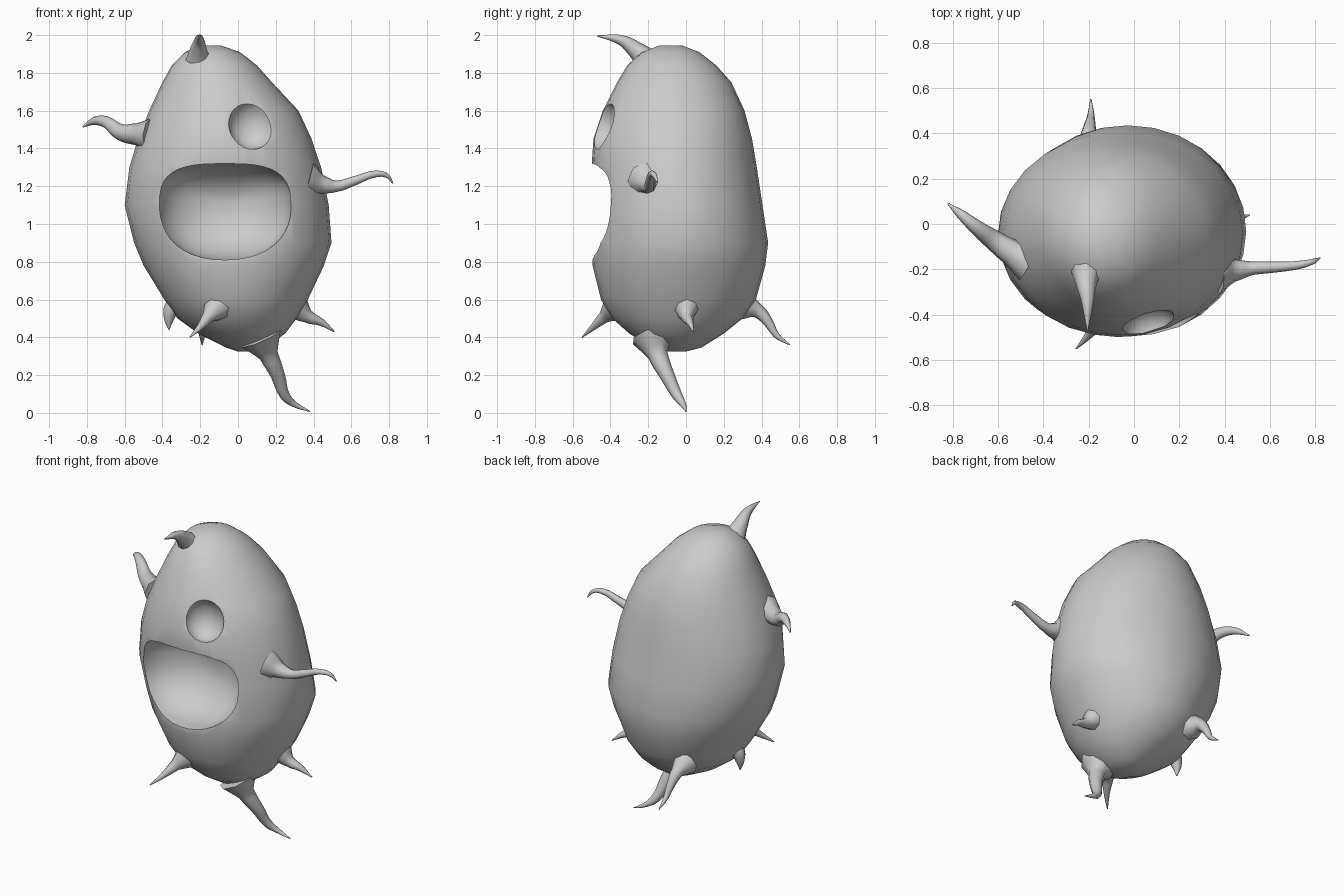
import bpy, bmesh, math
from mathutils import Vector

if "Cube" in bpy.data.objects:
    bpy.data.objects.remove(bpy.data.objects["Cube"])

skin = bpy.data.materials.new("grey_skin")
skin.diffuse_color = (0.6, 0.6, 0.6, 1)
skin.use_nodes = True
skin.node_tree.nodes["Principled BSDF"].inputs["Base Color"].default_value = skin.diffuse_color


def finish(obj, angle):
    bpy.ops.object.select_all(action='DESELECT')
    obj.select_set(True)
    bpy.context.view_layer.objects.active = obj
    bpy.ops.object.shade_smooth_by_angle(angle=math.radians(angle))


def loft(name, rings):
    """Skin a list of vertex rings and close both ends with a flat cap."""
    bm = bmesh.new()
    loops = [[bm.verts.new(p) for p in ring] for ring in rings]
    n = len(loops[0])
    for a, b in zip(loops, loops[1:]):
        for i in range(n):
            j = (i + 1) % n
            bm.faces.new((a[i], a[j], b[j], b[i]))
    bm.faces.new(loops[0])
    bm.faces.new(loops[-1])
    bmesh.ops.recalc_face_normals(bm, faces=bm.faces)
    mesh = bpy.data.meshes.new(name)
    bm.to_mesh(mesh)
    bm.free()
    mesh.materials.append(skin)
    obj = bpy.data.objects.new(name, mesh)
    bpy.context.collection.objects.link(obj)
    return obj


def ellipse(z, left, right, front, back, n=28):
    cx, cy = (left + right) / 2, (front + back) / 2
    rx, ry = (right - left) / 2, (back - front) / 2
    return [Vector((cx + rx * math.cos(t), cy + ry * math.sin(t), z))
            for t in (2 * math.pi * i / n for i in range(n))]


# Body: lopsided egg from height, left, right, front, back
body = loft("body", [ellipse(*s) for s in (
    (0.325, 0.00, 0.07, -0.09, 0.00), (0.345, -0.06, 0.14, -0.18, 0.08),
    (0.42, -0.21, 0.25, -0.30, 0.20), (0.50, -0.32, 0.31, -0.39, 0.30),
    (0.60, -0.39, 0.37, -0.45, 0.37), (0.78, -0.50, 0.455, -0.495, 0.42),
    (0.90, -0.55, 0.495, -0.50, 0.435), (1.10, -0.60, 0.48, -0.50, 0.405),
    (1.30, -0.575, 0.44, -0.50, 0.375), (1.45, -0.53, 0.39, -0.49, 0.35),
    (1.60, -0.47, 0.32, -0.44, 0.31), (1.75, -0.40, 0.18, -0.365, 0.24),
    (1.84, -0.35, 0.10, -0.31, 0.16), (1.91, -0.28, 0.01, -0.235, 0.07),
    (1.945, -0.20, -0.09, -0.14, -0.02))])


# Mouth cutter: flat-topped oval tube ending in a bowl
def mouth_ring(y, s, n=40):
    ring = []
    for i in range(n):
        t = 2 * math.pi * i / n
        c, d = math.cos(t), math.sin(t)
        e = 0.68 if d > 0 else 0.92
        ring.append(Vector((-0.07 + s * 0.355 * math.copysign(abs(c) ** e, c), y,
                            1.09 + s * (0.23 if d > 0 else 0.28) * math.copysign(abs(d) ** e, d))))
    return ring


bowl = [(k * math.pi / 20) for k in range(10)]
mouth = loft("mouth_cutter", [mouth_ring(-0.7, 1.0)] +
             [mouth_ring(-0.44 + 0.28 * math.sin(a), math.cos(a)) for a in bowl])

# Eye cutter: shallow round dent
bpy.ops.mesh.primitive_uv_sphere_add(segments=24, ring_count=16, location=(0.075, -0.46, 1.53))
eye = bpy.context.object
eye.name = "eye_cutter"
eye.scale = (0.125, 0.11, 0.135)
eye.data.materials.append(skin)

for cutter in (mouth, eye):
    mod = body.modifiers.new("cut", 'BOOLEAN')
    mod.operation = 'DIFFERENCE'
    mod.solver = 'EXACT'
    mod.object = cutter
soft = body.modifiers.new("soft_lip", 'BEVEL')
soft.width = 0.02
soft.segments = 3
soft.angle_limit = math.radians(38)
bpy.context.view_layer.objects.active = body
for mod in list(body.modifiers):
    bpy.ops.object.modifier_apply(modifier=mod.name)
for cutter in (mouth, eye):
    bpy.data.objects.remove(cutter)
finish(body, 60)


# Tapered, bent tentacles: points are x, y, z, radius
def tentacle(name, points):
    curve = bpy.data.curves.new(name, 'CURVE')
    curve.dimensions = '3D'
    curve.bevel_depth = 1.0
    curve.bevel_resolution = 2
    curve.resolution_u = 4
    curve.use_fill_caps = True
    spline = curve.splines.new('BEZIER')
    spline.bezier_points.add(len(points) - 1)
    for bp, (x, y, z, r) in zip(spline.bezier_points, points):
        bp.co = (x, y, z)
        bp.radius = r
        bp.handle_left_type = bp.handle_right_type = 'AUTO'
    curve.materials.append(skin)
    obj = bpy.data.objects.new(name, curve)
    bpy.context.collection.objects.link(obj)
    bpy.ops.object.select_all(action='DESELECT')
    obj.select_set(True)
    bpy.context.view_layer.objects.active = obj
    bpy.ops.object.convert(target='MESH')
    finish(bpy.context.object, 60)


tentacle("top_horn", [(-0.21, -0.20, 1.86, 0.07), (-0.21, -0.27, 1.925, 0.045),
                      (-0.205, -0.34, 1.972, 0.028), (-0.205, -0.47, 1.996, 0.003)])
tentacle("left_arm", [(-0.46, -0.17, 1.47, 0.09), (-0.54, -0.125, 1.475, 0.058),
                      (-0.62, -0.07, 1.485, 0.045), (-0.70, -0.01, 1.54, 0.032),
                      (-0.76, 0.04, 1.545, 0.022), (-0.82, 0.09, 1.515, 0.004)])
tentacle("right_arm", [(0.37, -0.21, 1.23, 0.10), (0.44, -0.205, 1.21, 0.05),
                       (0.52, -0.195, 1.20, 0.03), (0.62, -0.19, 1.23, 0.024),
                       (0.73, -0.18, 1.265, 0.018), (0.79, -0.165, 1.255, 0.012),
                       (0.82, -0.15, 1.215, 0.003)])
tentacle("bottom_leg", [(0.12, -0.17, 0.40, 0.12), (0.16, -0.15, 0.31, 0.055),
                        (0.21, -0.10, 0.20, 0.04), (0.25, -0.045, 0.09, 0.028),
                        (0.30, -0.015, 0.045, 0.016), (0.38, 0.0, 0.008, 0.003)])
tentacle("front_leg", [(-0.11, -0.37, 0.56, 0.08), (-0.155, -0.43, 0.51, 0.035),
                       (-0.20, -0.49, 0.455, 0.018), (-0.255, -0.55, 0.40, 0.003)])
tentacle("right_leg", [(0.30, 0.0, 0.57, 0.08), (0.37, 0.005, 0.51, 0.035),
                       (0.44, 0.02, 0.48, 0.02), (0.51, 0.04, 0.43, 0.003)])
tentacle("back_leg", [(-0.20, 0.29, 0.57, 0.08), (-0.20, 0.38, 0.54, 0.038),
                      (-0.195, 0.435, 0.48, 0.026), (-0.19, 0.48, 0.41, 0.016),
                      (-0.19, 0.55, 0.36, 0.003)])
tentacle("left_leg", [(-0.30, -0.03, 0.59, 0.07), (-0.35, -0.04, 0.55, 0.045),
                      (-0.365, -0.04, 0.50, 0.028), (-0.365, -0.04, 0.44, 0.003)])
